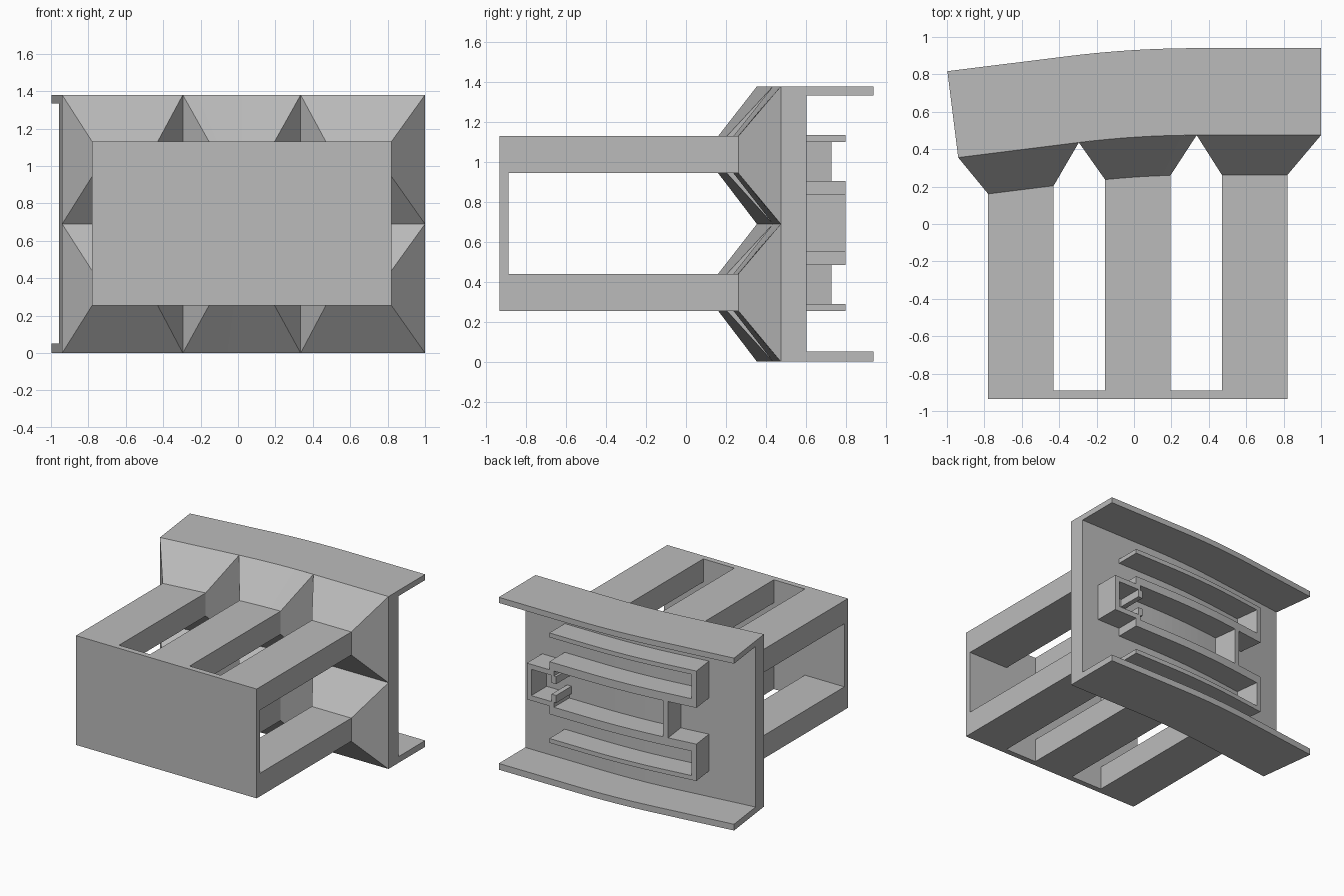
import bpy, bmesh, math

cube = bpy.data.objects.get("Cube")
if cube:
    bpy.data.objects.remove(cube, do_unlink=True)

grey = bpy.data.materials.new("plain_grey")
grey.use_nodes = True
grey.diffuse_color = (0.5, 0.5, 0.5, 1)
grey.node_tree.nodes["Principled BSDF"].inputs["Base Color"].default_value = (0.5, 0.5, 0.5, 1)

# Plan curve of the panel: straight, shallow arc, straight
ARC_LEFT, ARC_RIGHT, PANEL_Y = -0.295, 0.335, 0.475
LEFT, RIGHT, HEIGHT = -0.94, 1.0, 1.38
ANGLE = 0.124
RADIUS = (ARC_RIGHT - ARC_LEFT) / math.sin(ANGLE)


def curve_point(f, depth):
    """Point at curve position f, pushed out by depth along the normal."""
    if f >= ARC_RIGHT:
        return f, PANEL_Y + depth
    on_arc = max(f, ARC_LEFT)
    t = math.asin((ARC_RIGHT - on_arc) / RADIUS)
    r = RADIUS + depth
    x = ARC_RIGHT - r * math.sin(t)
    y = PANEL_Y - RADIUS + r * math.cos(t)
    run = f - on_arc
    return x + run, y + run * math.tan(t)


def spread(a, b, n):
    return [a + (b - a) * i / n for i in range(n + 1)]


def curve_positions(a, b):
    inner = [f for f in spread(ARC_LEFT, ARC_RIGHT, 10) if a + 0.001 < f < b - 0.001]
    return [a] + inner + [b]


def loft(name, stations):
    """Solid through stations, each a plan polyline with a bottom and top height."""
    bm = bmesh.new()
    rows = [([bm.verts.new((x, y, z0)) for x, y in pts],
             [bm.verts.new((x, y, z1)) for x, y in pts]) for pts, z0, z1 in stations]
    n = len(rows[0][0])
    for (b0, t0), (b1, t1) in zip(rows, rows[1:]):
        for i in range(n - 1):
            bm.faces.new((b0[i], b0[i + 1], b1[i + 1], b1[i]))
            bm.faces.new((t0[i], t0[i + 1], t1[i + 1], t1[i]))
        for i in (0, -1):
            bm.faces.new((b0[i], b1[i], t1[i], t0[i]))
    for b, t in (rows[0], rows[-1]):
        for i in range(n - 1):
            bm.faces.new((b[i], b[i + 1], t[i + 1], t[i]))
    bmesh.ops.recalc_face_normals(bm, faces=bm.faces)
    mesh = bpy.data.meshes.new(name)
    bm.to_mesh(mesh)
    bm.free()
    mesh.materials.append(grey)
    obj = bpy.data.objects.new(name, mesh)
    bpy.context.collection.objects.link(obj)
    return obj


def curved_bar(name, a, b, d0, d1, z0, z1):
    fs = curve_positions(a, b)
    return loft(name, [([curve_point(f, d) for f in fs], z0, z1) for d in (d0, d1)])


# Flat plate closing the front of the frame
loft("front_plate", [([(-0.78, y), (0.82, y)], 0.255, 1.13) for y in (-0.935, -0.89)])

# Six beams, each flaring out into a cell of the curved panel
columns = (
    ("right", (-0.78, -0.43), (-0.806, -0.456), (LEFT, ARC_LEFT)),
    ("middle", (-0.155, 0.195), (-0.176, 0.189), (ARC_LEFT, ARC_RIGHT)),
    ("left", (0.47, 0.82), (0.47, 0.82), (ARC_RIGHT, RIGHT)),
)
levels = (("lower", 0.255, 0.44, 0.0, 0.69), ("upper", 0.945, 1.13, 0.69, HEIGHT))
for side, beam, neck, cell in columns:
    n = 8 if side == "middle" else 1
    for level, z0, z1, cell0, cell1 in levels:
        loft(f"{level}_{side}_beam", [
            ([(x, -0.89) for x in spread(*beam, n)], z0, z1),
            ([curve_point(f, -0.213) for f in spread(*neck, n)], z0, z1),
            ([curve_point(f, 0) for f in spread(*cell, n)], cell0, cell1),
        ])

# Curved back panel with its top and bottom flanges
FACE, RIM, LIP = 0.13, 0.325, 0.465
curved_bar("back_panel", LEFT, RIGHT, 0, FACE, 0, HEIGHT)
curved_bar("bottom_flange", LEFT, RIGHT, FACE, LIP, 0, 0.05)
curved_bar("top_flange", LEFT, RIGHT, FACE, LIP, 1.335, HEIGHT)

# Raised wall outline on the back, mirrored about mid height
walls = (
    ("outer_rail", -0.56, 0.65, 1.10, 1.135),
    ("inner_rail", -0.56, 0.65, 0.84, 0.905),
    ("rail_end", -0.56, -0.52, 0.905, 1.10),
    ("clip_arm", 0.61, 0.85, 0.80, 0.84),
    ("clip_neck", 0.59, 0.63, 0.74, 0.80),
)
MIRROR = 1.39
for name, a, b, z0, z1 in walls:
    curved_bar("upper_" + name, a, b, FACE, RIM, z0, z1)
    curved_bar("lower_" + name, a, b, FACE, RIM, MIRROR - z1, MIRROR - z0)

# Upright walls joining the two halves
curved_bar("cross_bar", -0.33, -0.29, FACE, RIM, 0.55, 0.84)
curved_bar("clip_end", 0.81, 0.85, FACE, RIM, 0.59, 0.80)
